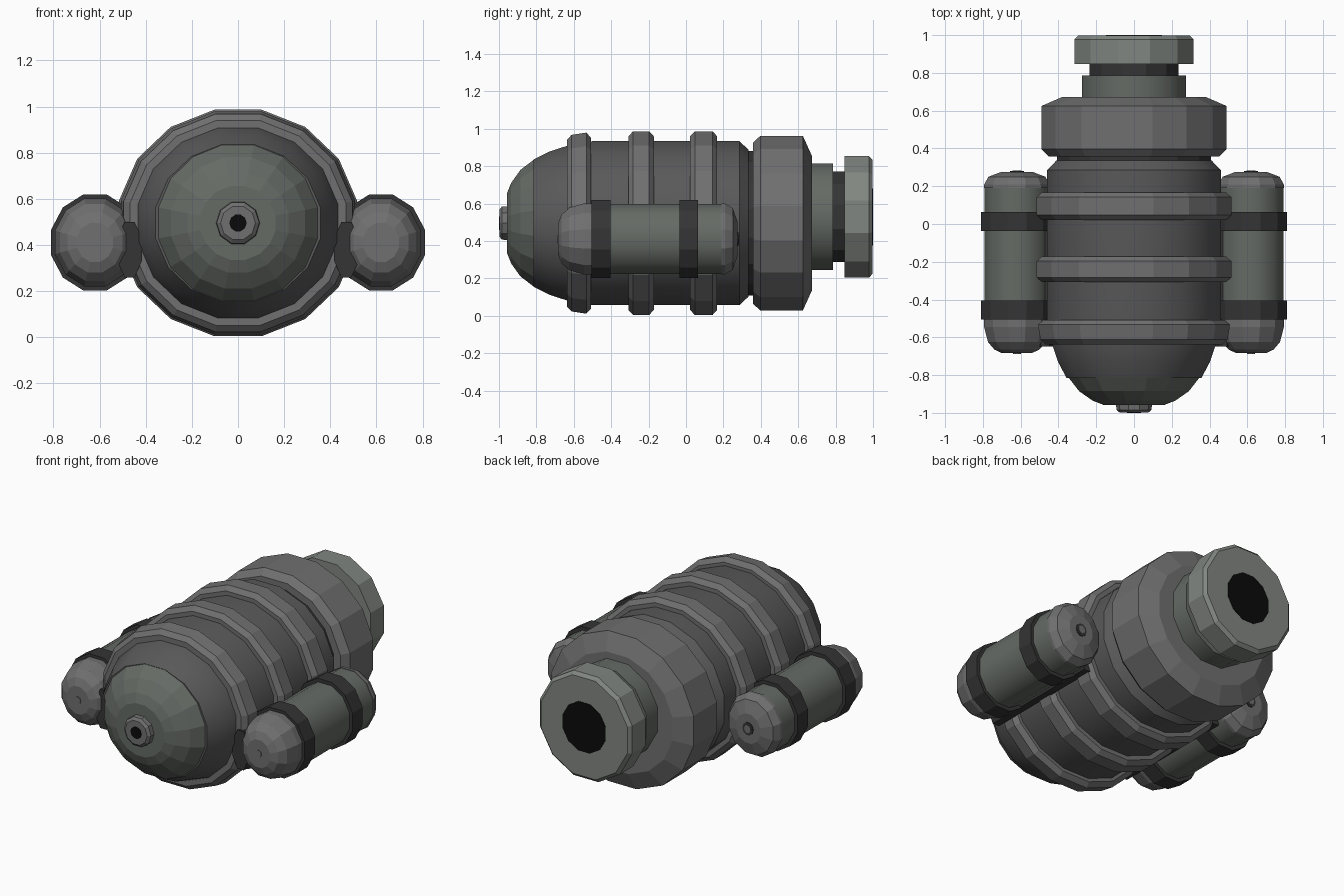
import bpy, bmesh
from math import sin, cos, pi, radians

if "Cube" in bpy.data.objects:
    bpy.data.objects.remove(bpy.data.objects["Cube"])

ZC = 0.4955          # main axis height
KX = 1.05            # main hull is slightly wider than tall


def mat(name, c):
    m = bpy.data.materials.new(name)
    m.diffuse_color = (*c, 1)
    m.use_nodes = True
    m.node_tree.nodes["Principled BSDF"].inputs["Base Color"].default_value = m.diffuse_color
    return m


GREY = mat("mid_grey", (0.16, 0.16, 0.16))
HULL = mat("hull_grey", (0.10, 0.10, 0.10))
GREEN = mat("green_grey", (0.13, 0.145, 0.13))
PALE = mat("pale_grey", (0.22, 0.24, 0.22))
DARK = mat("dark_grey", (0.035, 0.035, 0.035))
BLACK = mat("black", (0.003, 0.003, 0.003))


def lathe(name, profile, n, material, x=0.0, z=ZC, sx=1.0, smooth=False):
    """Closed solid spun around y; profile is (y, half height), flats on top."""
    bm = bmesh.new()
    rings = []
    for y, r in profile:
        big = r / cos(pi / n)
        angs = [2 * pi * (i + 0.5) / n for i in range(n)]
        rings.append([bm.verts.new((x + sx * big * sin(a), y, z + big * cos(a))) for a in angs])
    for a, b in zip(rings, rings[1:]):
        for i in range(n):
            j = (i + 1) % n
            bm.faces.new((a[i], a[j], b[j], b[i]))
    bm.faces.new(rings[0])
    bm.faces.new(rings[-1])
    bmesh.ops.recalc_face_normals(bm, faces=bm.faces)
    me = bpy.data.meshes.new(name)
    bm.to_mesh(me)
    bm.free()
    me.materials.append(material)
    ob = bpy.data.objects.new(name, me)
    bpy.context.collection.objects.link(ob)
    if smooth:
        bpy.ops.object.select_all(action='DESELECT')
        ob.select_set(True)
        bpy.context.view_layer.objects.active = ob
        bpy.ops.object.shade_smooth_by_angle(angle=radians(35))
    return ob


# Main hull with tapered shoulder at the front and chamfer at the back
lathe("hull", [(-0.815, 0.34), (-0.73, 0.383), (-0.64, 0.412), (-0.5, 0.4385),
               (0.285, 0.4385), (0.335, 0.392)], 16, HULL, sx=KX, smooth=True)
lathe("hull_neck", [(0.325, 0.387), (0.37, 0.387)], 16, DARK, sx=KX)

# Front dome and its small port
lathe("nose_dome", [(-0.957, 0.16), (-0.935, 0.215), (-0.885, 0.285), (-0.81, 0.342)],
      16, GREEN, sx=1.02)
lathe("nose_port", [(-0.998, 0.072), (-0.985, 0.088), (-0.94, 0.092)], 10, GREY)
lathe("nose_port_hole", [(-1.0, 0.036), (-0.98, 0.036)], 10, BLACK)

# Chamfered ribs around the hull
for i, (y0, y1, ra, rb) in enumerate([(-0.637, -0.508, 0.472, 0.484),
                                      (-0.308, -0.172, 0.491, 0.491),
                                      (0.022, 0.167, 0.491, 0.491)]):
    lathe(f"rib_{i + 1}", [(y0, 0.40), (y0, ra - 0.027), (y0 + 0.025, ra),
                           (y1 - 0.025, rb), (y1, rb - 0.027), (y1, 0.40)],
          16, GREY, sx=KX)

# Rear flange
lathe("rear_flange", [(0.357, 0.43), (0.397, 0.4665), (0.625, 0.4665), (0.673, 0.36)],
      16, GREY, sx=KX)

# Rear nozzle
NZ, NX = 0.529, 0.97
lathe("nozzle_neck", [(0.64, 0.285), (0.787, 0.285)], 12, GREEN, z=NZ, sx=NX, smooth=True)
lathe("nozzle_groove", [(0.77, 0.242), (0.86, 0.242)], 12, DARK, z=NZ, sx=NX)
lathe("nozzle_cap", [(0.848, 0.325), (0.978, 0.325), (0.997, 0.305)], 12, PALE, z=NZ, sx=NX)
lathe("nozzle_hole", [(0.98, 0.152), (1.0, 0.152)], 12, BLACK, z=NZ, sx=NX)

# Side pods with straps, end domes and mounting bars
PZ, PX, PK = 0.411, 0.62, 0.915
for side, s in (("left", -1), ("right", 1)):
    kw = dict(x=s * PX, z=PZ, sx=PK)
    lathe(f"{side}_pod_tube", [(-0.55, 0.186), (0.21, 0.186)], 12, GREEN, smooth=True, **kw)
    lathe(f"{side}_pod_front_dome", [(-0.684, 0.085), (-0.665, 0.13), (-0.625, 0.167),
                                     (-0.545, 0.19), (-0.50, 0.19)], 12, GREY, **kw)
    lathe(f"{side}_pod_rear_dome", [(0.19, 0.19), (0.208, 0.19), (0.25, 0.165),
                                    (0.276, 0.09)], 12, GREY, **kw)
    lathe(f"{side}_pod_front_stud", [(-0.688, 0.022), (-0.67, 0.022)], 10, GREY, **kw)
    lathe(f"{side}_pod_rear_ring", [(0.26, 0.038), (0.281, 0.038)], 10, DARK, **kw)
    lathe(f"{side}_pod_rear_stud", [(0.26, 0.024), (0.284, 0.024)], 10, GREY, **kw)
    for i, y in enumerate((-0.505, -0.036)):
        lathe(f"{side}_pod_strap_{i + 1}", [(y, 0.208), (y + 0.1, 0.208)], 12, DARK, **kw)
    lathe(f"{side}_mounting_bar", [(-0.648, 0.12), (0.15, 0.12)], 8, DARK,
          x=s * 0.47, z=0.38, sx=0.44)
